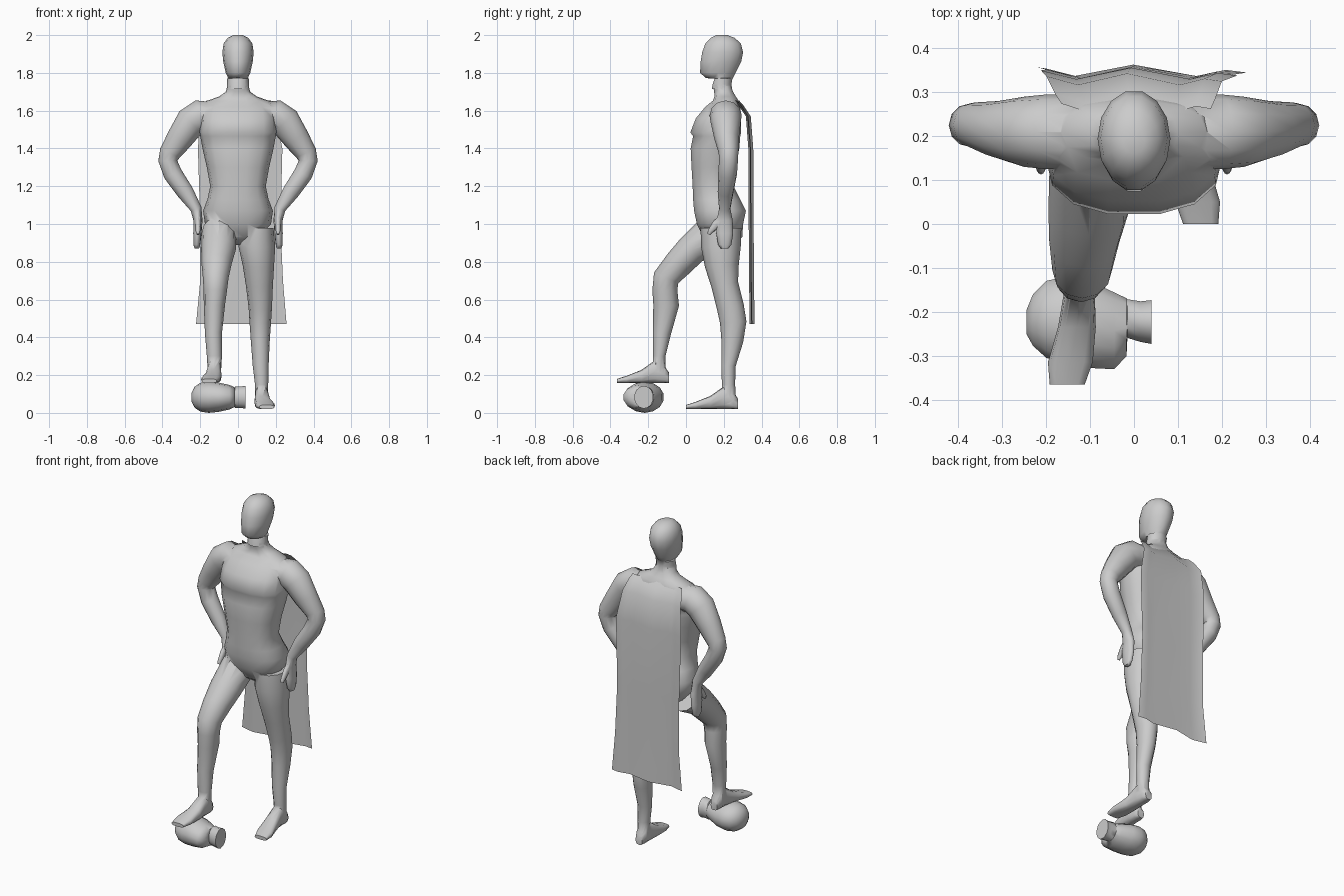
import bpy, bmesh, math
from mathutils import Vector

X, Y, Z = Vector((1, 0, 0)), Vector((0, 1, 0)), Vector((0, 0, 1))


def make(name, bm):
    bmesh.ops.recalc_face_normals(bm, faces=bm.faces)
    me = bpy.data.meshes.new(name)
    bm.to_mesh(me)
    bm.free()
    ob = bpy.data.objects.new(name, me)
    bpy.context.collection.objects.link(ob)
    return ob


def loft(name, rings, side, axis=None, sides=12, power=1.0):
    """Skin rings (x, y, z, half size along side, half size across it)."""
    bm = bmesh.new()
    cs = [Vector(r[:3]) for r in rings]
    loops = []
    for i, r in enumerate(rings):
        if axis:
            t = axis
        else:
            a = (cs[i] - cs[max(i - 1, 0)]).normalized()
            b = (cs[min(i + 1, len(cs) - 1)] - cs[i]).normalized()
            t = (a + b).normalized()
        n = t.cross(side).normalized()
        loop = []
        for k in range(sides):
            an = 2 * math.pi * k / sides
            c, s = math.cos(an), math.sin(an)
            c = math.copysign(abs(c) ** power, c)
            s = math.copysign(abs(s) ** power, s)
            loop.append(bm.verts.new(cs[i] + side * c * r[3] + n * s * r[4]))
        loops.append(loop)
    for a, b in zip(loops, loops[1:]):
        for k in range(sides):
            m = (k + 1) % sides
            bm.faces.new((a[k], a[m], b[m], b[k]))
    bm.faces.new(loops[0])
    bm.faces.new(loops[-1])
    return make(name, bm)


def upright(name, rows, power):
    """Rows are (z, front y, back y, half width)."""
    rings = [(0, (f + b) / 2, z, w, (b - f) / 2) for z, f, b, w in rows]
    return loft(name, rings, X, Z, 14, power)


def smooth(ob, angle):
    bpy.ops.object.select_all(action='DESELECT')
    ob.select_set(True)
    bpy.context.view_layer.objects.active = ob
    bpy.ops.object.shade_smooth_by_angle(angle=math.radians(angle))


# Torso, with a small ledge under the chest
body = upright("body", [
    (.89, .15, .24, .03), (.93, .09, .30, .11), (1.0, .055, .305, .175),
    (1.07, .04, .32, .185), (1.13, .035, .29, .162), (1.2, .033, .255, .147),
    (1.3, .027, .26, .165), (1.4, .022, .285, .188), (1.465, .035, .29, .2),
    (1.485, .02, .295, .203), (1.56, .05, .295, .2), (1.62, .10, .29, .19),
    (1.652, .14, .28, .165), (1.675, .15, .265, .10), (1.70, .148, .25, .065),
    (1.73, .143, .24, .057)], .82)

# Head with neck
head = upright("head", [
    (1.715, .135, .245, .06), (1.74, .14, .242, .057), (1.77, .15, .247, .058),
    (1.772, .105, .25, .052), (1.80, .072, .265, .065), (1.86, .075, .295, .078),
    (1.91, .083, .305, .083), (1.955, .10, .293, .076), (1.985, .13, .26, .055),
    (2.0, .16, .22, .025)], 1.0)

# Severed head on the ground: same shape laid on its side
fallen = head.copy()
fallen.data = head.data.copy()
fallen.name = "fallen_head"
bpy.context.collection.objects.link(fallen)
fallen.rotation_euler = (0, -math.pi / 2, 0)
fallen.scale = (1, .93, 1)
fallen.location = (1.755, -.40, .083)

parts = [head]

# Arms with hands on hips
ARM = [(.13, .21, 1.575, .085, .07), (.2, .21, 1.575, .085, .083),
       (.25, .21, 1.54, .08, .083), (.31, .215, 1.45, .065, .07),
       (.36, .225, 1.375, .052, .057), (.372, .225, 1.335, .05, .05),
       (.345, .22, 1.265, .05, .05), (.28, .21, 1.17, .042, .045),
       (.222, .205, 1.08, .03, .03), (.212, .205, 1.02, .042, .024),
       (.215, .205, .95, .045, .022), (.218, .205, .89, .035, .018),
       (.218, .205, .87, .02, .012)]
THUMB = [(.212, .2, 1.04, .014, .02), (.212, .16, 1.0, .015, .022),
         (.212, .128, .96, .012, .014), (.212, .12, .945, .007, .008)]

# Feet, heel to toe
FOOT = [(.125, .275, .048, .022, .028), (.125, .25, .065, .034, .045),
        (.125, .2, .08, .036, .06), (.13, .13, .055, .043, .035),
        (.145, .05, .039, .051, .019), (.152, .0, .031, .04, .011)]

for s, label, dy, dz in ((1, "left", 0, 0), (-1, "right", -.365, .138)):
    flip = lambda rows: [(s * r[0],) + r[1:] for r in rows]
    parts.append(loft(label + "_arm", flip(ARM), Y))
    parts.append(loft(label + "_thumb", flip(THUMB), X, sides=8))
    parts.append(loft(label + "_foot", [(s * x, y + dy, z + dz, a, b)
                                        for x, y, z, a, b in FOOT], X, Y, 12, .7))

# Straight leg and raised leg
parts.append(loft("straight_leg", [
    (.10, .185, .98, .088, .108), (.10, .185, .88, .097, .105),
    (.108, .19, .78, .083, .09), (.113, .205, .68, .072, .072),
    (.118, .235, .56, .062, .072), (.118, .25, .48, .057, .07),
    (.118, .245, .38, .05, .058), (.12, .225, .25, .042, .038),
    (.125, .225, .15, .035, .035), (.125, .23, .05, .033, .036)], X))
parts.append(loft("raised_leg", [
    (-.10, .15, .955, .092, .105), (-.103, .03, .865, .092, .083),
    (-.113, -.04, .79, .08, .077), (-.118, -.105, .715, .068, .07),
    (-.12, -.112, .65, .062, .066), (-.125, -.105, .57, .056, .068),
    (-.13, -.128, .42, .045, .048), (-.125, -.142, .3, .04, .033),
    (-.125, -.14, .2, .034, .034)], X))

# Fuse the limbs and head into one skin
for p in parts:
    mod = body.modifiers.new("join", 'BOOLEAN')
    mod.operation = 'UNION'
    mod.solver = 'EXACT'
    mod.object = p
    bpy.context.view_layer.objects.active = body
    bpy.ops.object.modifier_apply(modifier=mod.name)
    bpy.data.objects.remove(p)
smooth(body, 60)
smooth(fallen, 50)

# Cape: folded sheet hanging from the shoulders
FOLDS = [(0, .012), (.18, -.008), (.46, .018), (.76, -.008), (.9, .006), (1, 0)]
ROWS = [(1.655, .262, -.165, .175), (1.63, .285, -.18, .185), (1.57, .325, -.2, .2),
        (1.4, .338, -.212, .235), (1.0, .34, -.2, .225), (.7, .342, -.2, .238),
        (.47, .345, -.222, .257)]
bm = bmesh.new()
grid = [[bm.verts.new((a + (b - a) * u, y + d, z)) for u, d in FOLDS]
        for z, y, a, b in ROWS]
for r0, r1 in zip(grid, grid[1:]):
    for k in range(len(FOLDS) - 1):
        bm.faces.new((r0[k], r0[k + 1], r1[k + 1], r1[k]))
smooth(make("cape", bm), 40)
